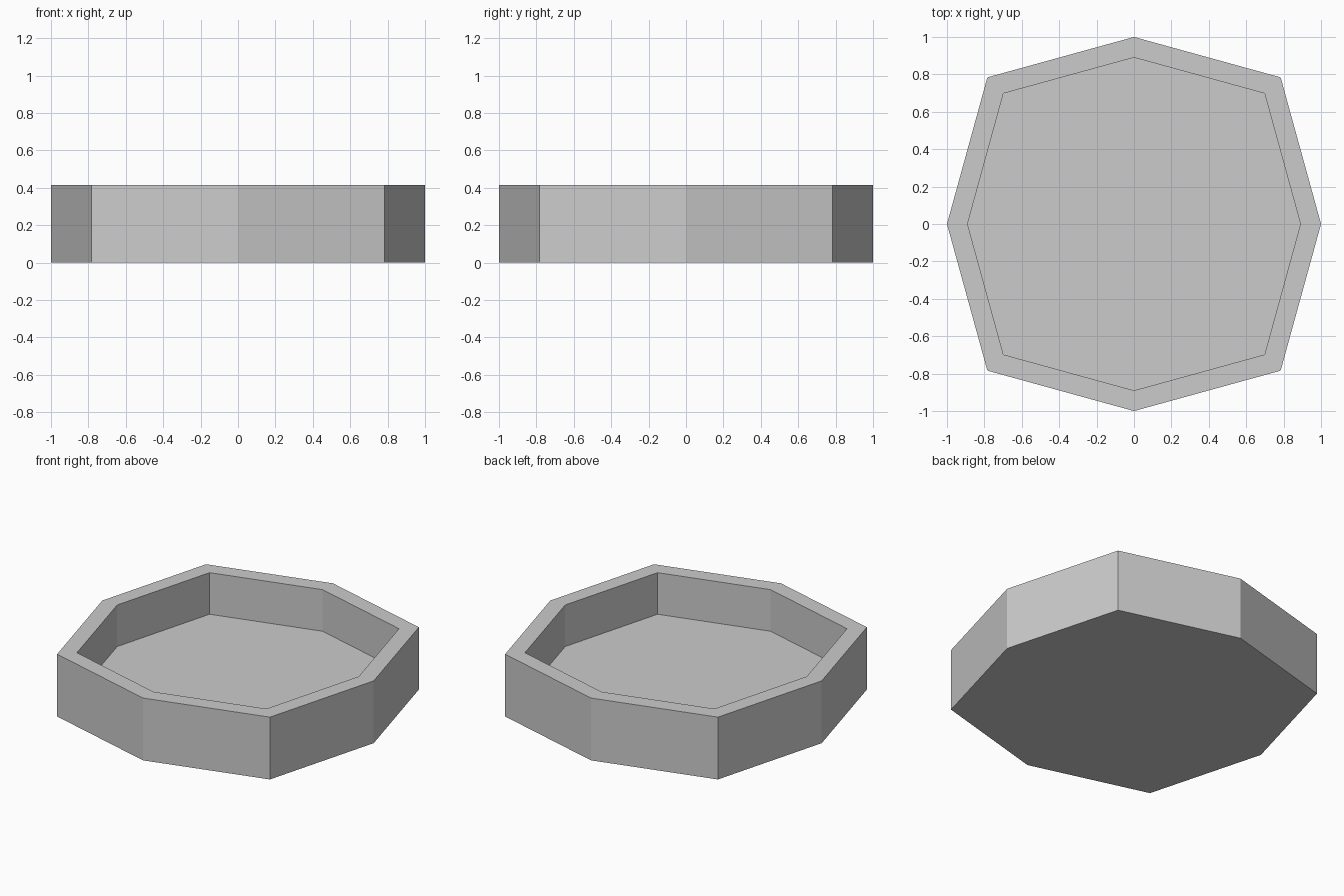
import bpy, bmesh, math

if "Cube" in bpy.data.objects:
    bpy.data.objects.remove(bpy.data.objects["Cube"])

HEIGHT = 0.415
FLOOR = 0.138


def ring(bm, axis_r, diag, z):
    """Eight corners: four on the axes, four on the diagonals."""
    verts = []
    for i in range(8):
        a = i * math.pi / 4
        r = axis_r if i % 2 == 0 else diag * math.sqrt(2)
        verts.append(bm.verts.new((r * math.cos(a), r * math.sin(a), z)))
    return verts


def bridge(bm, a, b):
    for i in range(8):
        j = (i + 1) % 8
        bm.faces.new((a[i], a[j], b[j], b[i]))


# Octagonal tray: outer wall, flat rim, inner wall, recessed floor
bm = bmesh.new()
rings = [
    ring(bm, 1.0, 0.784, 0),
    ring(bm, 1.0, 0.784, HEIGHT),
    ring(bm, 0.89, 0.698, HEIGHT),
    ring(bm, 0.89, 0.698, FLOOR),
]
for lower, upper in zip(rings, rings[1:]):
    bridge(bm, lower, upper)
bm.faces.new(rings[0][::-1])
bm.faces.new(rings[-1])
bmesh.ops.recalc_face_normals(bm, faces=bm.faces)

mesh = bpy.data.meshes.new("octagonal_tray")
bm.to_mesh(mesh)
bm.free()
bpy.context.collection.objects.link(bpy.data.objects.new("octagonal_tray", mesh))
